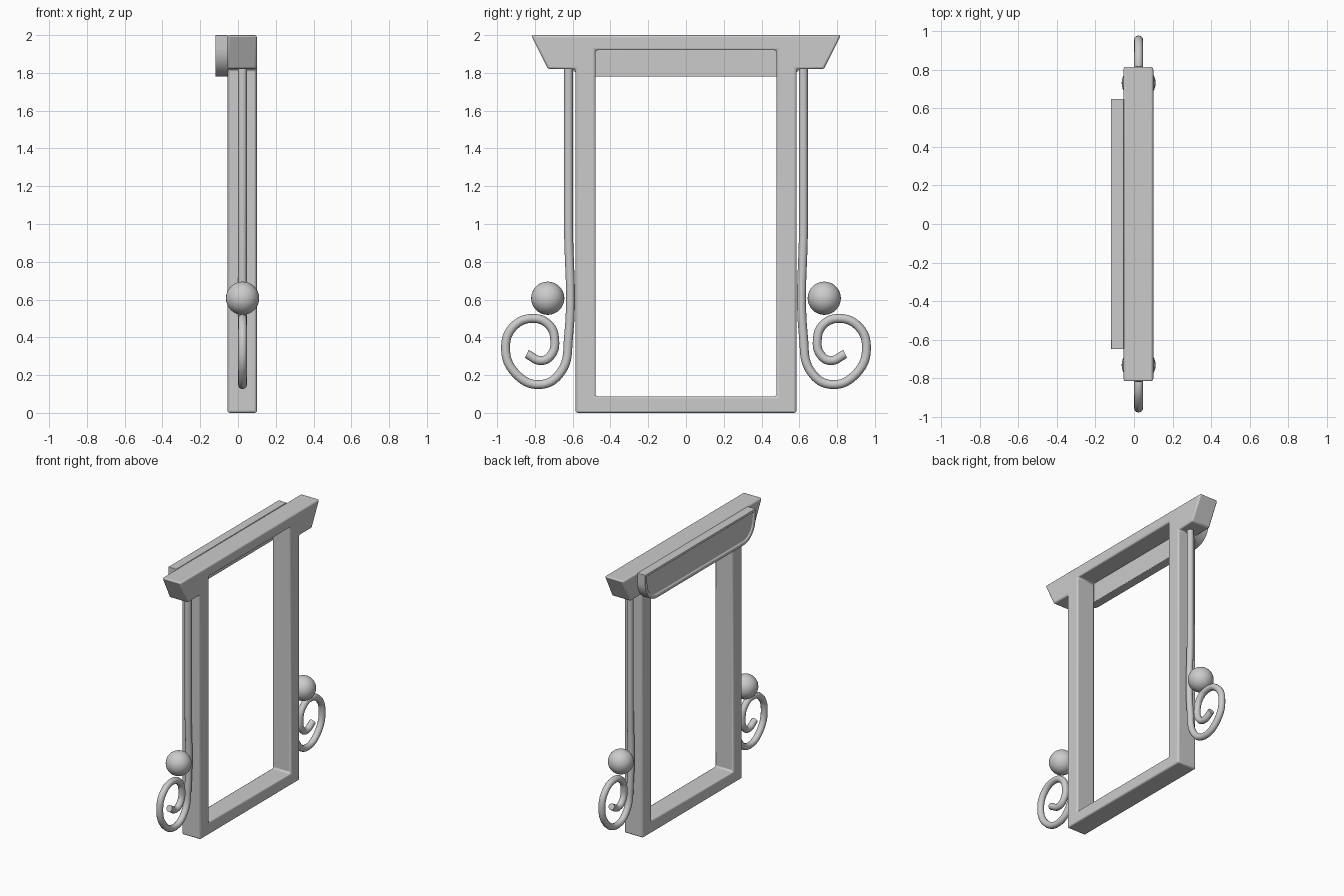
import bpy, bmesh, math
from mathutils import Vector

if "Cube" in bpy.data.objects:
    bpy.data.objects.remove(bpy.data.objects["Cube"], do_unlink=True)

grey = bpy.data.materials.new("plain grey")
grey.use_nodes = True
colour = (0.6, 0.6, 0.6, 1)
grey.diffuse_color = colour
grey.node_tree.nodes["Principled BSDF"].inputs["Base Color"].default_value = colour


def finish(obj, bevel=0.0):
    """Smooth shading with sharp edges, and softened corners."""
    obj.data.materials.append(grey)
    bpy.ops.object.select_all(action='DESELECT')
    obj.select_set(True)
    bpy.context.view_layer.objects.active = obj
    if bevel:
        mod = obj.modifiers.new("soft edges", 'BEVEL')
        mod.width, mod.segments = bevel, 3
        mod.limit_method, mod.angle_limit = 'ANGLE', math.radians(35)
    bpy.ops.object.shade_smooth_by_angle(angle=math.radians(35))


def slab(name, polygons, x_back, x_front, bevel, recess=False):
    """Extrude flat y-z polygons from x_back to x_front."""
    bm = bmesh.new()
    for poly in polygons:
        bm.faces.new([bm.verts.new((x_back, y, z)) for y, z in poly])
    bmesh.ops.remove_doubles(bm, verts=bm.verts, dist=0.0001)
    bmesh.ops.recalc_face_normals(bm, faces=bm.faces)
    ext = bmesh.ops.extrude_face_region(bm, geom=bm.faces[:], use_keep_orig=True)
    top = [v for v in ext["geom"] if isinstance(v, bmesh.types.BMVert)]
    bmesh.ops.translate(bm, verts=top, vec=(x_front - x_back, 0, 0))
    bmesh.ops.recalc_face_normals(bm, faces=bm.faces)
    if recess:
        face = min(bm.faces, key=lambda f: f.calc_center_median().x)
        bmesh.ops.inset_region(bm, faces=[face], thickness=0.025)
        bmesh.ops.inset_region(bm, faces=[face], thickness=0.004, depth=-0.008)
    mesh = bpy.data.meshes.new(name)
    bm.to_mesh(mesh)
    bm.free()
    obj = bpy.data.objects.new(name, mesh)
    bpy.context.collection.objects.link(obj)
    finish(obj, bevel)


# Door frame with flared lintel, as one ring around the opening
OUT, IN, SILL, HEAD, EAVE = 0.585, 0.48, 0.088, 1.92, 1.82
post = [(OUT, 0), (OUT, EAVE), (IN, HEAD), (IN, SILL)]
half_head = [(IN, HEAD), (OUT, EAVE), (0.73, EAVE), (0.82, 2)]
flip = lambda pts: [(-y, z) for y, z in pts]
lintel = half_head + flip(half_head)[::-1]
sill = [(-OUT, 0), (OUT, 0), (IN, SILL), (-IN, SILL)]
slab("door_frame", [post, flip(post), lintel, sill], -0.055, 0.10, 0.012)

# Rear panel with rounded lower corners and recessed field
arc = [(0.51 + 0.14 * math.cos(a), 1.93 - 0.15 * math.sin(a))
       for a in (math.pi / 2 * i / 10 for i in range(11))]
right = [(0.65, 2)] + arc
slab("rear_panel", [right + flip(right)[::-1]], -0.12, -0.053, 0.006, recess=True)

# Side rods ending in scrolls, each with a ball on top
scroll = [(0.622, 1.83), (0.622, 1.0), (0.622, 0.40), (0.66, 0.22), (0.77, 0.15),
          (0.905, 0.212), (0.955, 0.355), (0.91, 0.46), (0.81, 0.5),
          (0.725, 0.465), (0.695, 0.385), (0.713, 0.308), (0.765, 0.277), (0.843, 0.312)]
X = 0.024
for side, label in ((1, "rear"), (-1, "front")):
    curve = bpy.data.curves.new(label + "_scroll_rod", 'CURVE')
    curve.dimensions = '3D'
    curve.bevel_depth, curve.bevel_resolution = 0.0235, 4
    curve.use_fill_caps, curve.resolution_u = True, 8
    spline = curve.splines.new('BEZIER')
    spline.bezier_points.add(len(scroll) - 1)
    for point, (y, z) in zip(spline.bezier_points, scroll):
        point.co = Vector((X, side * y, z))
        point.handle_left_type = point.handle_right_type = 'AUTO'
    rod = bpy.data.objects.new(curve.name, curve)
    bpy.context.collection.objects.link(rod)
    bpy.ops.object.select_all(action='DESELECT')
    rod.select_set(True)
    bpy.context.view_layer.objects.active = rod
    bpy.ops.object.convert(target='MESH')
    finish(bpy.context.object)

    bpy.ops.mesh.primitive_uv_sphere_add(segments=32, ring_count=16, radius=0.088,
                                         location=(X, side * 0.732, 0.607))
    ball = bpy.context.object
    ball.name = label + "_ball"
    finish(ball)
